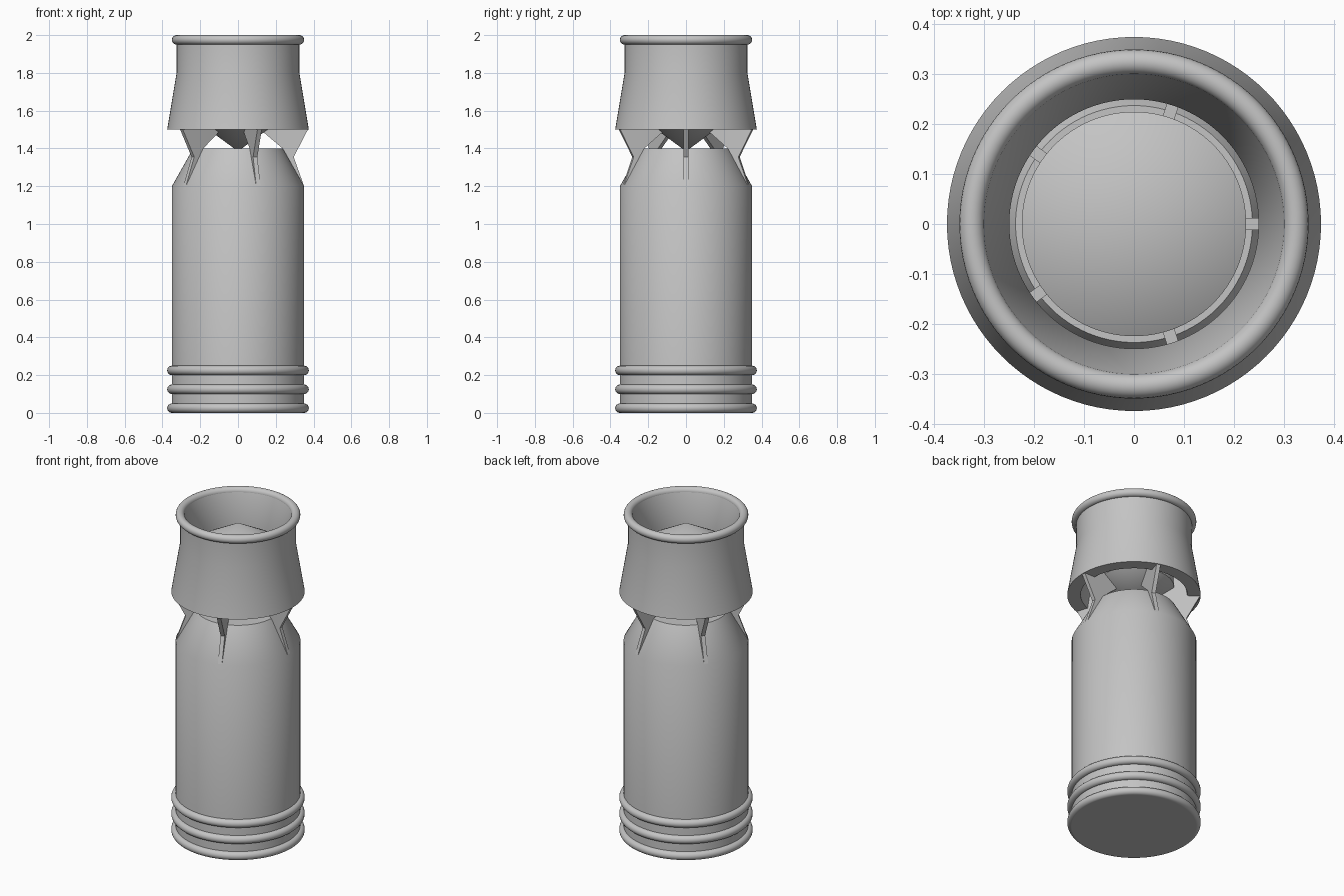
import bpy, bmesh, math
from mathutils import Matrix

SEGMENTS = 96

cube = bpy.data.objects.get("Cube")
if cube:
    bpy.data.objects.remove(cube, do_unlink=True)

grey = bpy.data.materials.new("plain grey")
grey.use_nodes = True
colour = (0.55, 0.55, 0.55, 1)
grey.diffuse_color = colour
grey.node_tree.nodes["Principled BSDF"].inputs["Base Color"].default_value = colour


def finish(name, bm, smooth=True):
    """Turn a bmesh into a named, shaded object."""
    bmesh.ops.recalc_face_normals(bm, faces=bm.faces)
    mesh = bpy.data.meshes.new(name)
    bm.to_mesh(mesh)
    bm.free()
    mesh.materials.append(grey)
    obj = bpy.data.objects.new(name, mesh)
    bpy.context.collection.objects.link(obj)
    if smooth:
        bpy.ops.object.select_all(action="DESELECT")
        obj.select_set(True)
        bpy.context.view_layer.objects.active = obj
        bpy.ops.object.shade_smooth_by_angle(angle=math.radians(30))
    return obj


def lathe(name, profile, closed=False):
    """Spin (radius, height) points about the z axis."""
    bm = bmesh.new()
    verts = [bm.verts.new((r, 0, z)) for r, z in profile]
    edges = [bm.edges.new(pair) for pair in zip(verts, verts[1:])]
    if closed:
        edges.append(bm.edges.new((verts[-1], verts[0])))
    bmesh.ops.spin(bm, geom=verts + edges, cent=(0, 0, 0), axis=(0, 0, 1),
                   angle=math.tau, steps=SEGMENTS, use_merge=True)
    bmesh.ops.remove_doubles(bm, verts=bm.verts, dist=0.0001)
    return finish(name, bm)


def ring(name, radius, z, tube=0.025, sides=20):
    """Round bead wrapped around the body."""
    circle = [(radius + tube * math.cos(math.tau * i / sides),
               z + tube * math.sin(math.tau * i / sides)) for i in range(sides)]
    return lathe(name, circle, closed=True)


# Cylindrical body with a tapered shoulder
lathe("body", [(0, 0), (0.35, 0), (0.35, 1.2), (0.2375, 1.4), (0, 1.4)])

# Beads around the foot
for i in range(3):
    ring(f"foot_ring_{i + 1}", 0.35, 0.025 + 0.1 * i)

# Hood with a narrow throat inside, and its rolled rim
lathe("hood", [(0.375, 1.5), (0.325, 1.8), (0.325, 1.975),
               (0.30, 1.975), (0.25, 1.8), (0.30, 1.5)], closed=True)
ring("hood_rim", 0.325, 1.975)

# Plug inside the hood, pointed at both ends
lathe("plug", [(0, 1.385), (0.225, 1.55), (0.225, 1.8), (0, 1.925)])

# Five upright fins joining body, plug and hood
FIN = [(0.348, 1.205), (0.295, 1.355), (0.37, 1.5), (0.29, 1.6), (0.26, 1.75),
       (0.2, 1.75), (0.2, 1.55), (0.13, 1.49), (0.236, 1.4), (0.25, 1.25)]
THICKNESS = 0.024
for i in range(5):
    bm = bmesh.new()
    face = bm.faces.new([bm.verts.new((r, -THICKNESS / 2, z)) for r, z in FIN])
    side = bmesh.ops.extrude_face_region(bm, geom=[face])["geom"]
    moved = [v for v in side if isinstance(v, bmesh.types.BMVert)]
    bmesh.ops.translate(bm, verts=moved, vec=(0, THICKNESS, 0))
    bm.transform(Matrix.Rotation(math.tau * i / 5, 4, "Z"))
    finish(f"fin_{i + 1}", bm, smooth=False)
